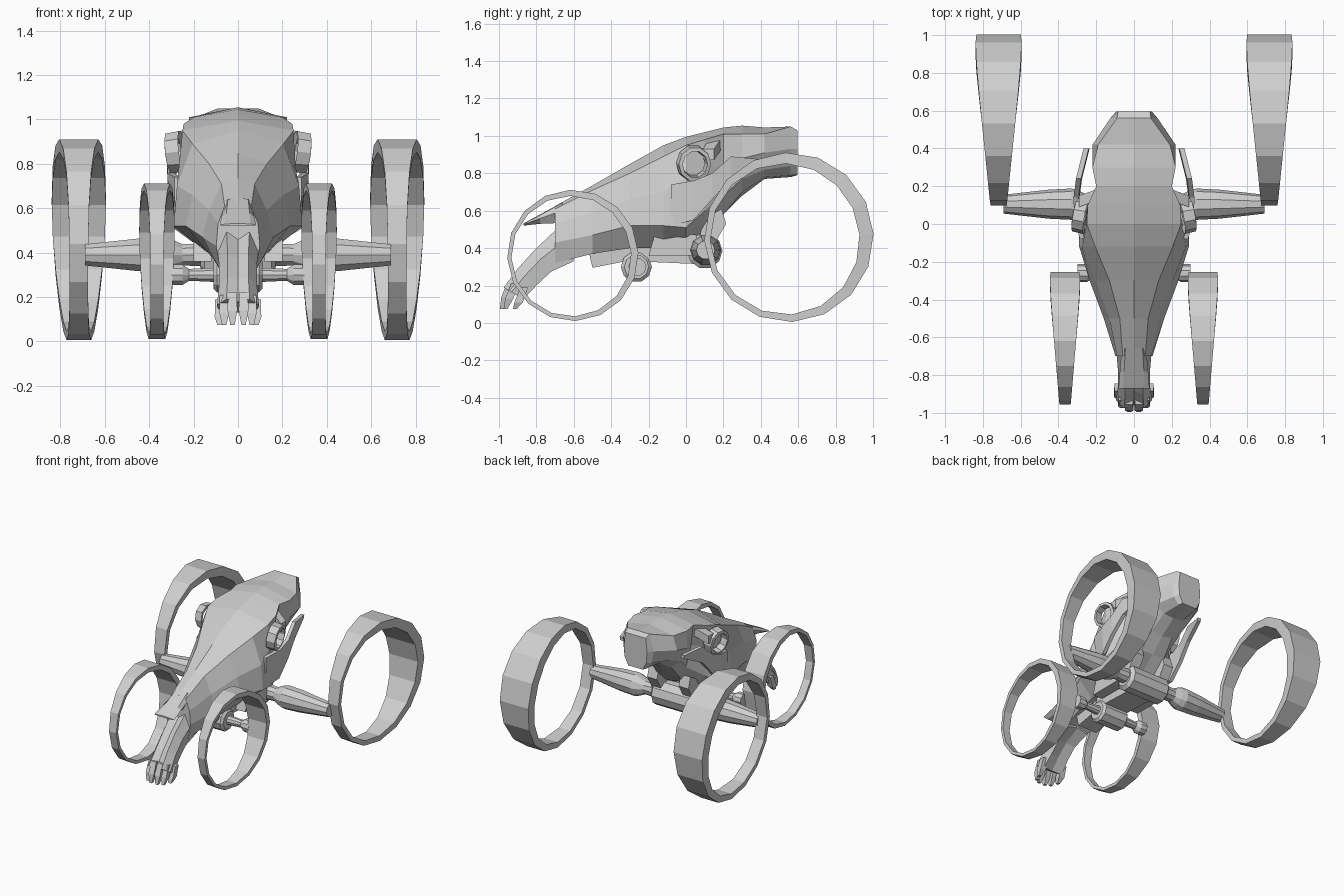
import bpy, bmesh, math
from mathutils import Matrix, Vector

if "Cube" in bpy.data.objects:
    bpy.data.objects.remove(bpy.data.objects["Cube"])

bone = bpy.data.materials.new("light_grey")
bone.diffuse_color = (0.62, 0.62, 0.62, 1)
bone.use_nodes = True
bone.node_tree.nodes["Principled BSDF"].inputs["Base Color"].default_value = bone.diffuse_color


def finish(name, bm):
    bmesh.ops.recalc_face_normals(bm, faces=bm.faces)
    me = bpy.data.meshes.new(name)
    bm.to_mesh(me)
    bm.free()
    me.materials.append(bone)
    ob = bpy.data.objects.new(name, me)
    bpy.context.collection.objects.link(ob)
    return ob


def bridge(name, rings, closed=False):
    """Skin a row of equal point loops, capping both ends unless closed."""
    bm = bmesh.new()
    loops = [[bm.verts.new(p) for p in r] for r in rings]
    n = len(loops[0])
    for k in range(len(loops) if closed else len(loops) - 1):
        a, b = loops[k], loops[(k + 1) % len(loops)]
        for i in range(n):
            j = (i + 1) % n
            bm.faces.new((a[i], a[j], b[j], b[i]))
    if not closed:
        bm.faces.new(loops[0])
        bm.faces.new(loops[-1])
    return finish(name, bm)


def mirror_half(pts):
    """Complete a half outline whose first and last points lie on x = 0."""
    return pts + [(-x, y, z) for x, y, z in pts[-2:0:-1]]


def wheel(name, side, cx, cy, cz, radius, wide, narrow, thick, thin):
    """Ring wheel, broadest and thickest at the upper back."""
    rings = []
    for k in range(16):
        t = 2 * math.pi * k / 16 + 0.04
        f = ((1 + math.cos(t - math.radians(25))) / 2) ** 1.5
        hw = narrow + (wide - narrow) * f
        ri = radius - (thin + (thick - thin) * f)
        rings.append([(side * cx + dx, cy + r * math.cos(t), cz + r * math.sin(t))
                      for dx, r in ((-hw, radius), (hw, radius), (hw, ri), (-hw, ri))])
    bridge(name, rings, closed=True)


def lathe_x(name, profile, y, z, n=10):
    """Turned part along x from (x, radius) pairs."""
    bridge(name, [[(x, y + r * math.cos(2 * math.pi * i / n), z + r * math.sin(2 * math.pi * i / n))
                   for i in range(n)] for x, r in profile])


def side_prism(name, outline, x0, x1):
    """Extrude a (y, z) outline between two x positions."""
    bridge(name, [[(x, y, z) for y, z in outline] for x in (x0, x1)])


# Cranium and face: y, top z, shoulder, side, cheek, tooth row, underside z
face = [
    (-.70, .625, (.060, .61), (.090, .53), (.098, .43), (.080, .32), .34),
    (-.50, .735, (.075, .71), (.130, .59), (.160, .47), (.110, .37), .40),
    (-.30, .850, (.130, .80), (.205, .66), (.235, .52), (.130, .40), .43),
    (-.12, .950, (.205, .89), (.275, .70), (.290, .52), (.140, .40), .44),
    (.00, .995, (.250, .95), (.260, .78), (.290, .51), (.140, .42), .46),
    (.10, 1.02, (.245, .98), (.215, .82), (.230, .60), (.130, .48), .50),
    (.20, 1.045, (.200, 1.01), (.180, .85), (.140, .68), (.100, .58), .58),
    (.30, 1.055, (.220, 1.01), (.220, .88), (.170, .77), (.090, .70), .68),
    (.42, 1.045, (.190, 1.01), (.220, .91), (.160, .82), (.080, .78), .77),
    (.56, 1.050, (.090, 1.05), (.125, .93), (.110, .84), (.070, .79), .78),
    (.595, 1.03, (.085, 1.03), (.095, .93), (.090, .85), (.060, .79), .79),
]
bridge("skull", [mirror_half([(0, y, zt)] + [(x, y, z) for x, z in (a, b, c, d)] + [(0, y, zb)])
                 for y, zt, a, b, c, d, zb in face])

# Nasal bone overhanging the nose opening
nasal = [(-.66, .645, .065, .11), (-.78, .58, .075, .05), (-.87, .532, .082, .012)]
bridge("nasal_bone", [mirror_half([(0, y, z), (w * .7, y, z - .003), (w, y, z - .35 * h - .004),
                                   (w * .6, y, z - h), (0, y, z - h)]) for y, z, w, h in nasal])

# Snout curving down to the teeth: upper (y, z), lower (y, z), half width
snout = [((-.64, .55), (-.60, .33), .098), ((-.81, .39), (-.72, .275), .085),
         ((-.90, .29), (-.80, .20), .085), ((-.975, .19), (-.87, .125), .095)]
rings = []
for u, l, w in snout:
    def at(x, f, u=u, l=l):
        return (x, u[0] + (l[0] - u[0]) * f, u[1] + (l[1] - u[1]) * f)
    rings.append(mirror_half([at(0, .15), (at(w * .55, 0)), at(w, .4), at(w * .85, 1), at(0, .9)]))
bridge("snout", rings)

# Front teeth
for s in (-1, 1):
    for k, (x, y, z) in enumerate(((.025, -.955, .17), (.062, -.935, .16), (.083, -.885, .14))):
        bridge("tooth", [[(s * x + a * w, y - dy + b * w, z - dz) for a, b in
                          ((-1, -1), (1, -1), (1, 1), (-1, 1))]
                         for w, dy, dz in ((.02, -.02, -.05), (.022, .01, .03), (.010, .03, z - .075))])

for s in (-1, 1):
    # Eye socket rim
    bm = bmesh.new()
    m = (Matrix.Translation((s * .295, .045, .85)) @ Matrix.Rotation(s * .18, 4, 'Z')
         @ Matrix.Rotation(s * .12, 4, 'Y'))
    loops = []
    for k in range(10):
        t = 2 * math.pi * k / 10
        loops.append([m @ Vector((s * dx, r * math.cos(t), r * 1.06 * math.sin(t)))
                      for dx, r in ((-.045, .092), (.018, .088), (.022, .068), (-.03, .062))])
    bm.free()
    bridge("eye_socket_rim", loops, closed=True)

    # Cheek arch ending in a backward spur
    arch = [(.275, -.08, .52, .74), (.305, .04, .55, .76), (.308, .14, .66, .80),
            (.295, .24, .77, .89), (.255, .40, .85, .875)]
    bridge("cheek_arch", [[(s * (x - .02), y, zl), (s * (x + .008), y, zl), (s * (x + .012), y, zh),
                           (s * (x - .015), y, zh)] for x, y, zl, zh in arch])
    # Bridge from the arch to the braincase
    bridge("temple_bar", [[(s * x, y + a, z + b) for a, b in ((-.03, -.03), (.03, -.03), (.03, .03), (-.03, .03))]
                          for x, y, z in ((.18, .16, .96), (.29, .12, .90))])

    # Wheels
    wheel("rear_wheel", s, .717, .55, .458, .453, .122, .042, .078, .032)
    wheel("front_wheel", s, .365, -.605, .361, .351, .080, .029, .040, .022)

    # Rear axle arm and collar
    lathe_x("rear_axle_arm", [(s * x, r) for x, r in
            ((.15, .055), (.25, .05), (.29, .07), (.33, .083), (.45, .077), (.69, .050))], .105, .39)
    # Front axle arm
    lathe_x("front_axle_arm", [(s * x, r) for x, r in
            ((.08, .035), (.22, .028), (.25, .048), (.30, .048))], -.26, .30)
    # Struts joining rear axle to skull
    side_prism("rear_strut", [(.06, .42), (.15, .42), (.215, .53), (.19, .61), (.10, .56)], s * .09, s * .17)
    side_prism("side_brace", [(-.20, .36), (.05, .36), (.06, .47), (-.16, .50)], s * .12, s * .20)

# Axle hubs
lathe_x("rear_hub", [(-.17, .07), (-.15, .095), (.15, .095), (.17, .07)], .10, .385)
lathe_x("front_hub", [(-.11, .065), (-.095, .083), (.095, .083), (.11, .065)], -.265, .30)

# Chassis beams
side_prism("front_beam", [(-.50, .295), (-.27, .34), (-.27, .43), (-.52, .38)], -.08, .08)
side_prism("middle_beam", [(-.28, .33), (.06, .315), (.10, .44), (-.28, .43)], -.10, .10)
